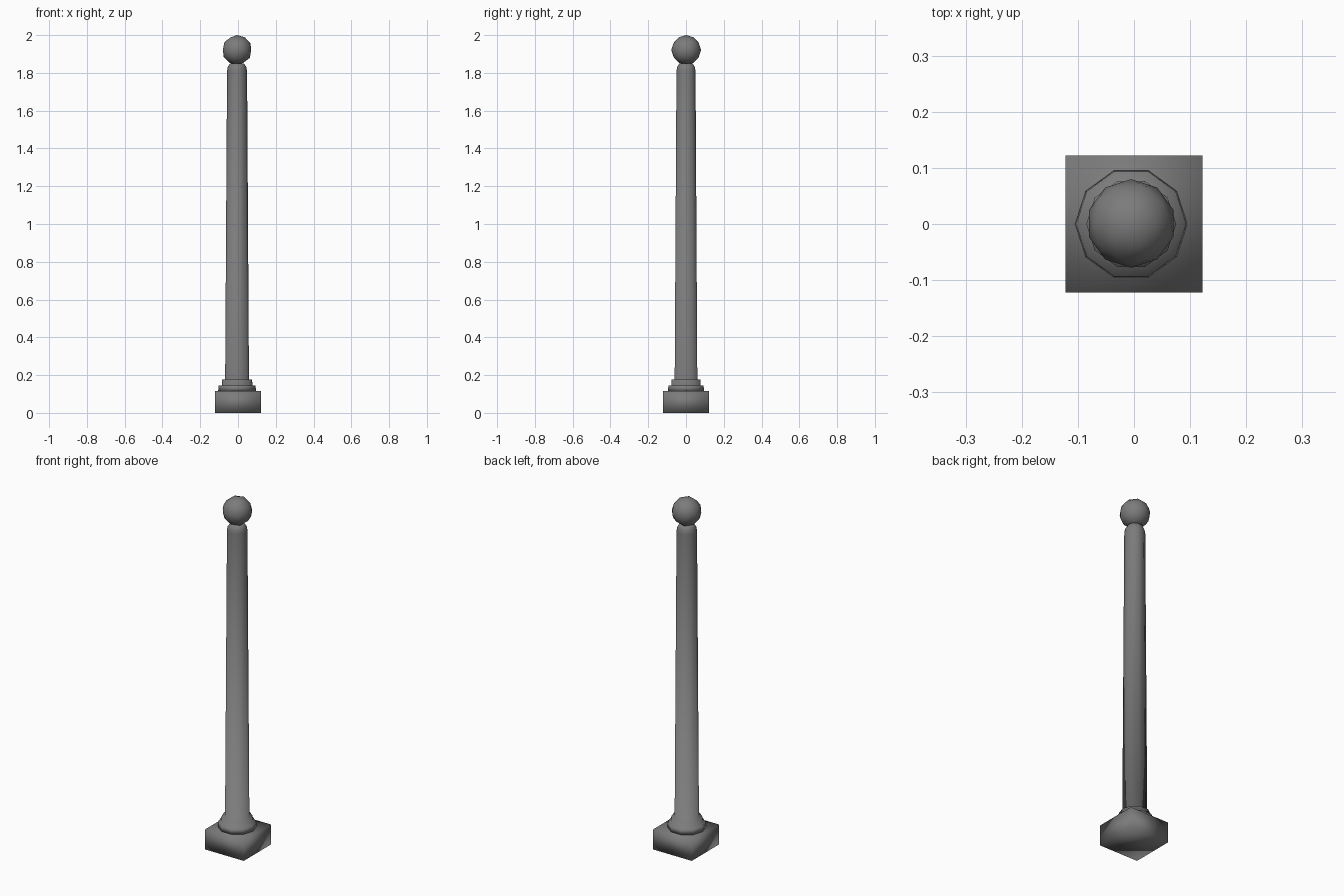
import bpy, bmesh, math

cube = bpy.data.objects.get("Cube")
if cube:
    bpy.data.objects.remove(cube, do_unlink=True)

# One dark grey metal for the whole post
grey = bpy.data.materials.new("dark_grey_metal")
grey.use_nodes = True
colour = (0.2, 0.2, 0.2, 1)
grey.diffuse_color = colour
grey.node_tree.nodes["Principled BSDF"].inputs["Base Color"].default_value = colour

AXIS_X = -0.005
SIDES = 10


def finish(name, bm, location):
    bmesh.ops.recalc_face_normals(bm, faces=bm.faces)
    for face in bm.faces:
        face.smooth = True
    mesh = bpy.data.meshes.new(name)
    bm.to_mesh(mesh)
    bm.free()
    mesh.materials.append(grey)
    obj = bpy.data.objects.new(name, mesh)
    obj.location = location
    bpy.context.collection.objects.link(obj)
    return obj


def turned(name, profile):
    """Ten-sided part from (radius, height) points, capped at both ends."""
    bm = bmesh.new()
    rings = []
    for r, z in profile:
        rings.append([bm.verts.new((r * math.cos(a), r * math.sin(a), z))
                      for a in (math.tau * i / SIDES for i in range(SIDES))])
    for low, high in zip(rings, rings[1:]):
        for i in range(SIDES):
            j = (i + 1) % SIDES
            bm.faces.new((low[i], low[j], high[j], high[i]))
    bm.faces.new(rings[0])
    bm.faces.new(rings[-1])
    return finish(name, bm, (AXIS_X, 0, 0))


# Square base block
bm = bmesh.new()
bmesh.ops.create_cube(bm, size=1)
bmesh.ops.scale(bm, vec=(0.244, 0.244, 0.115), verts=bm.verts)
finish("base_block", bm, (0, 0, 0.0575))

# Stepped collar flowing into the tapered shaft and rounded neck
turned("collar_and_shaft", [
    (0.1, 0.115), (0.098, 0.146), (0.081, 0.146), (0.08, 0.178),
    (0.063, 0.178), (0.053, 1.81), (0.049, 1.832), (0.037, 1.85)])

# Faceted ball finial
bm = bmesh.new()
bmesh.ops.create_icosphere(bm, subdivisions=2, radius=0.079)
finish("ball_finial", bm, (AXIS_X, 0.001, 1.921))
